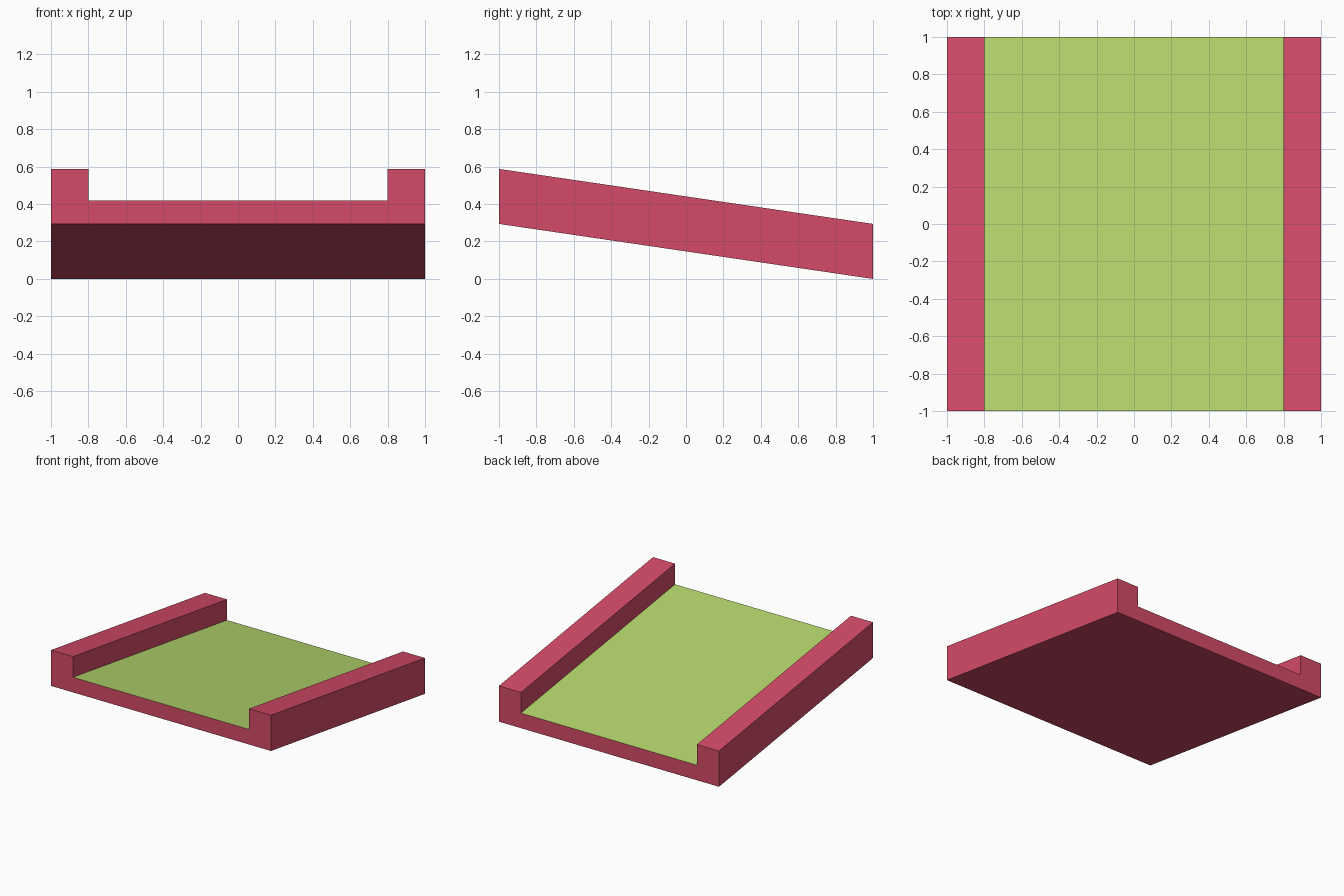
import bpy, bmesh

if "Cube" in bpy.data.objects:
    bpy.data.objects.remove(bpy.data.objects["Cube"])


def flat_material(name, rgb):
    mat = bpy.data.materials.new(name)
    mat.diffuse_color = (*rgb, 1.0)
    mat.use_nodes = True
    mat.node_tree.nodes["Principled BSDF"].inputs["Base Color"].default_value = mat.diffuse_color
    return mat


red = flat_material("rail red", (0.66, 0.07, 0.14))
green = flat_material("floor green", (0.46, 0.68, 0.15))

RISE = 0.294    # height gained from back to front
FLOOR = 0.124   # thickness of the sloped floor
TOP = 0.294     # height of the rails above the underside

# U-shaped cross-section (x, z), extruded along y
profile = [(-1, 0), (1, 0), (1, TOP), (0.8, TOP),
           (0.8, FLOOR), (-0.8, FLOOR), (-0.8, TOP), (-1, TOP)]

bm = bmesh.new()
section = bm.faces.new([bm.verts.new((x, -1, z)) for x, z in profile])
ext = bmesh.ops.extrude_face_region(bm, geom=[section], use_keep_orig=True)
new_verts = [g for g in ext["geom"] if isinstance(g, bmesh.types.BMVert)]
bmesh.ops.translate(bm, verts=new_verts, vec=(0, 2, 0))
bmesh.ops.recalc_face_normals(bm, faces=bm.faces)

# Green floor: the upward face at floor height
for f in bm.faces:
    if all(abs(v.co.z - FLOOR) < 1e-4 for v in f.verts):
        f.material_index = 1

# Shear into a ramp that is high at the front
for v in bm.verts:
    v.co.z += RISE * (1 - v.co.y) / 2

mesh = bpy.data.meshes.new("ramp")
bm.to_mesh(mesh)
bm.free()
mesh.materials.append(red)
mesh.materials.append(green)
ramp = bpy.data.objects.new("ramp", mesh)
bpy.context.collection.objects.link(ramp)
